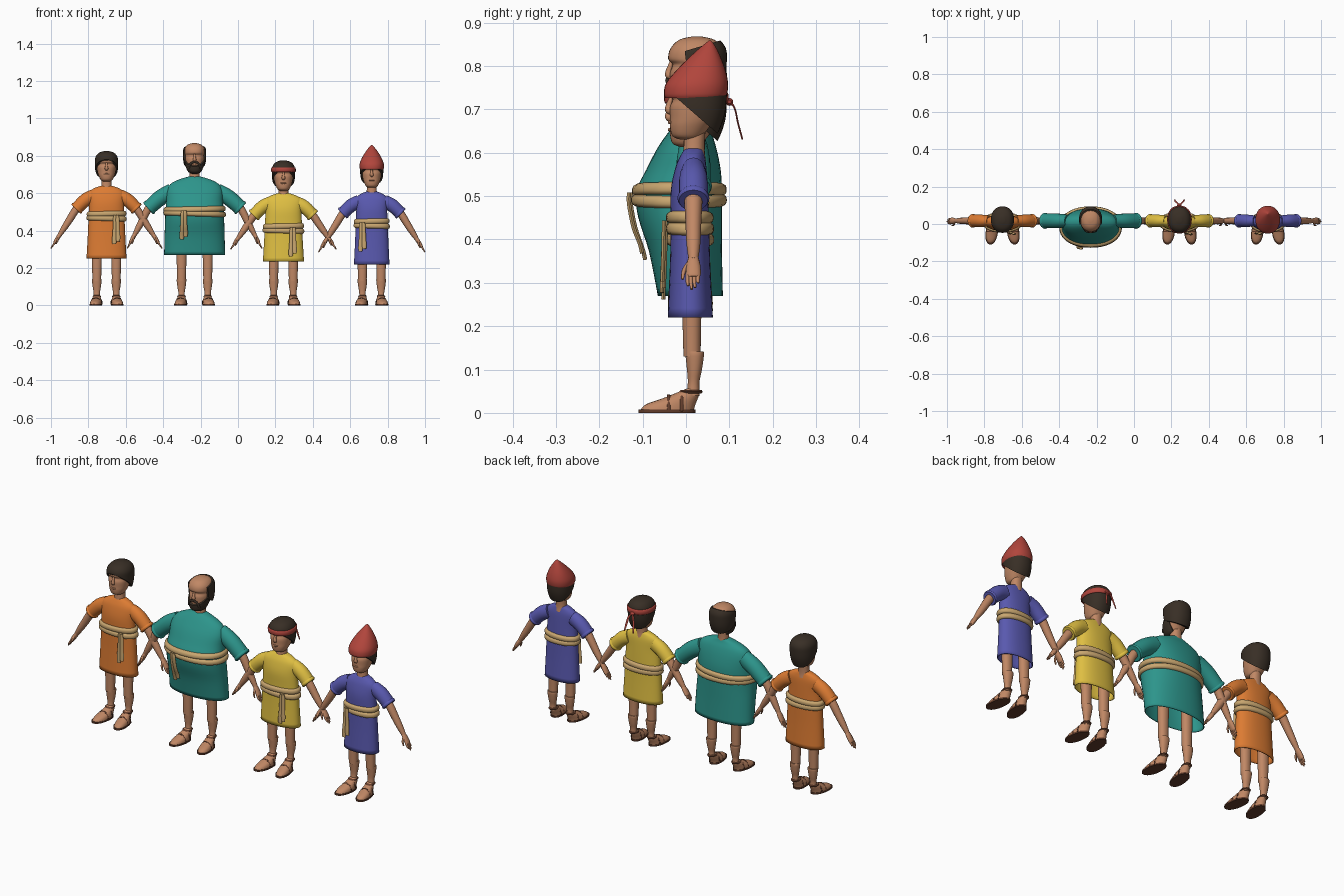
import bpy, bmesh, math
from mathutils import Vector

if "Cube" in bpy.data.objects:
    bpy.data.objects.remove(bpy.data.objects["Cube"])


def material(name, r, g, b):
    m = bpy.data.materials.new(name)
    m.use_nodes = True
    m.diffuse_color = (r, g, b, 1)
    m.node_tree.nodes["Principled BSDF"].inputs["Base Color"].default_value = (r, g, b, 1)
    return m


SKIN = material("skin", .53, .245, .13)
HAIR = material("dark_hair", .04, .028, .019)
BELT = material("tan_cloth", .58, .38, .16)
LEATHER = material("brown_leather", .12, .045, .024)
RED = material("red_cloth", .44, .06, .045)
ORANGE = material("orange_cloth", .72, .2, .033)
TEAL = material("teal_cloth", .026, .3, .26)
YELLOW = material("yellow_cloth", .74, .52, .055)
BLUE = material("blue_cloth", .1, .1, .43)


def resample(rows, steps=4):
    """Smooth a short list of rows with a Catmull-Rom spline."""
    out, last = [], len(rows) - 1
    for i in range(last):
        p0, p1, p2, p3 = (rows[min(max(k, 0), last)] for k in (i - 1, i, i + 1, i + 2))
        for s in range(steps):
            t = s / steps
            out.append([b + .5 * t * (c - a + t * (2*a - 5*b + 4*c - d + t * (3*(b - c) + d - a)))
                        for a, b, c, d in zip(p0, p1, p2, p3)])
    return out + [list(rows[-1])]


def skin_rings(rings, caps=True):
    bm = bmesh.new()
    vs = [[bm.verts.new(p) for p in ring] for ring in rings]
    n = len(vs[0])
    for a, b in zip(vs, vs[1:]):
        for i in range(n):
            bm.faces.new((a[i], a[(i + 1) % n], b[(i + 1) % n], b[i]))
    bm.faces.new(vs[-1])
    if caps:
        bm.faces.new(vs[0])
    return bm


def finish(bm, name, mat, angle=50):
    bmesh.ops.recalc_face_normals(bm, faces=bm.faces)
    mesh = bpy.data.meshes.new(name)
    bm.to_mesh(mesh)
    bm.free()
    mesh.materials.append(mat)
    ob = bpy.data.objects.new(name, mesh)
    bpy.context.collection.objects.link(ob)
    bpy.ops.object.select_all(action='DESELECT')
    ob.select_set(True)
    bpy.context.view_layer.objects.active = ob
    bpy.ops.object.shade_smooth_by_angle(angle=math.radians(angle))
    return ob


def loft(name, mat, rows, x=0, z=0, n=28, cuts=(), caps=True, tilt=0, skew=0, steps=4):
    """Stack oval sections (height, half width, front y, back y); cuts drop the side the normal points to."""
    rings = []
    for h, w, front, back in resample(rows, steps):
        ring = []
        for i in range(n):
            a = math.tau * i / n
            c, s = (math.copysign(abs(v) ** .92, v) for v in (math.cos(a), math.sin(a)))
            y = (front + back) / 2 + s * (back - front) / 2
            ring.append((x + w * c + skew * y, y, z + h + tilt * w * c))
        rings.append(ring)
    bm = skin_rings(rings, caps)
    for (cy, ch), (ny, nh) in cuts:
        bmesh.ops.bisect_plane(bm, geom=bm.verts[:] + bm.edges[:] + bm.faces[:], plane_co=(x, cy, z + ch),
                               plane_no=(0, ny, nh), clear_outer=True)
        bmesh.ops.holes_fill(bm, edges=[e for e in bm.edges if e.is_boundary])
    return finish(bm, name, mat)


def tube(name, mat, rows, ref=(0, 1, 0), n=12, steps=4):
    """Sweep an oval along rows of (x, y, z, radius along ref, other radius)."""
    rows = resample(rows, steps)
    pts = [Vector(r[:3]) for r in rows]
    rings = []
    for i, p in enumerate(pts):
        t = (pts[min(i + 1, len(pts) - 1)] - pts[max(i - 1, 0)]).normalized()
        u = Vector(ref)
        u = (u - t * u.dot(t)).normalized()
        v = t.cross(u)
        rings.append([p + u * rows[i][3] * math.cos(math.tau * k / n) + v * rows[i][4] * math.sin(math.tau * k / n)
                      for k in range(n)])
    return finish(skin_rings(rings), name, mat)


# Shared shapes: height, half width, front, back
HEAD = [(0, .018, -.012, .03), (.008, .031, -.031, .038), (.03, .042, -.037, .055), (.05, .048, -.037, .07),
        (.075, .052, -.037, .08), (.093, .053, -.031, .083), (.106, .055, -.041, .085), (.13, .053, -.036, .083),
        (.15, .036, -.016, .066), (.158, .01, .015, .035)]
CROWN = [(0, .036, 0, .062), (.02, .05, -.02, .076), (.06, .06, -.042, .09), (.1, .062, -.046, .094),
         (.13, .059, -.045, .092), (.152, .042, -.026, .074), (.163, .012, .01, .038)]
JAW = [(-.006, .014, -.02, .02), (.004, .034, -.04, .04), (.03, .047, -.046, .055), (.06, .054, -.045, .07),
       (.1, .059, -.046, .08)]
HAT = [(.096, .061, -.048, .09), (.106, .065, -.051, .095), (.13, .064, -.046, .097), (.16, .052, -.022, .091),
       (.19, .034, .008, .08), (.215, .015, .036, .068), (.228, .003, .052, .058)]
SLIM = [(0, 1, -.042, .062), (.3, .94, -.037, .056), (.55, .9, -.035, .053), (.75, .87, -.035, .05),
        (.89, .9, -.024, .047), (.96, .66, -.012, .042), (1, .27, -.002, .038)]
STOUT = [(0, 1, -.065, .085), (.24, .985, -.085, .083), (.43, .97, -.11, .083), (.57, .955, -.115, .083),
         (.69, .93, -.092, .08), (.81, .92, -.066, .07), (.9, .8, -.04, .058), (.96, .52, -.02, .046),
         (1, .17, -.004, .04)]


def legs(tag, x, spread, hem):
    for side, s in (("left", 1), ("right", -1)):
        lx, k = x + s * spread, -.12 * s
        loft(f"{tag}_{side}_calf", SKIN, [(.04, .017, .001, .032), (.07, .017, .004, .031), (.1, .022, .002, .037),
                                          (.138, .026, -.002, .042), (.14, .02, 0, .036)], lx, n=18)
        loft(f"{tag}_{side}_thigh", SKIN, [(.13, .023, -.006, .034), (.2, .025, -.008, .035),
                                           (hem + .08, .029, -.01, .038)], lx, n=18)
        loft(f"{tag}_{side}_foot", SKIN, [(.007, .031, -.105, .018), (.02, .029, -.092, .022), (.035, .024, -.05, .028),
                                          (.048, .019, -.018, .032), (.056, .016, .002, .031)], lx, n=20, skew=k)
        loft(f"{tag}_{side}_sole", LEATHER, [(0, .033, -.11, .022), (.008, .033, -.11, .022)], lx, n=24, skew=k, steps=1)
        loft(f"{tag}_{side}_ankle_strap", LEATHER, [(.045, .02, -.014, .036), (.049, .023, -.016, .039),
                                                    (.053, .02, -.012, .036)], lx, n=18, steps=2)
        for j, (y, h) in enumerate(((-.04, .037), (-.01, .047))):
            arch = [(lx + .031 * math.cos(a) + k * y, y, .004 + h * math.sin(a), .004, .002)
                    for a in (math.pi * i / 8 for i in range(9))]
            tube(f"{tag}_{side}_foot_strap_{j}", LEATHER, arch, n=8, steps=1)


def arms(tag, x, cloth, shoulder, cuff, tip, r):
    for side, s in (("left", 1), ("right", -1)):
        def at(p, a, b, y=.017):
            return (x + s * p[0], y, p[1], a, b)
        mid = ((shoulder[0] + cuff[0]) / 2, (shoulder[1] + cuff[1]) / 2 + .01)
        c, t = Vector(cuff), Vector(tip)
        along = lambda f: c.lerp(t, f)
        tube(f"{tag}_{side}_sleeve", cloth, [at(shoulder, r * .85, r * 1.1), at(mid, r, r * 1.08), at(cuff, r, r)], n=20)
        d = (c - Vector(mid)).normalized() * .008
        tube(f"{tag}_{side}_cuff", cloth, [at(c - d, r, r), at(c, r + .004, r + .004), at(c + d, r, r)], n=20, steps=2)
        tube(f"{tag}_{side}_arm", SKIN, [at(mid, .022, .022), at(cuff, .021, .021), at(along(.3), .018, .019),
                                         at(along(.5), .016, .016), at(along(.68), .011, .011)])
        tube(f"{tag}_{side}_palm", SKIN, [at(along(.64), .011, .01), at(along(.73), .016, .011),
                                          at(along(.84), .017, .009), at(along(.87), .013, .006)])
        for i in range(4):
            y, end = .004 + .008 * i, (.96, 1, .98, .93)[i]
            tube(f"{tag}_{side}_finger_{i}", SKIN, [at(along(.82), .005, .005, y), at(along(.9), .0045, .005, y - .001),
                                                    at(along(end), .003, .003, y + .001)], n=8)
        tube(f"{tag}_{side}_thumb", SKIN, [at(along(.72), .006, .006, .006), at(along(.8) - Vector((.008, 0)), .005, .005, -.005),
                                           at(along(.89) - Vector((.012, 0)), .003, .003, -.008)], n=8)


def tunic(tag, x, cloth, shape, hem, top, width, belt, tie):
    rows = [(hem + t * (top - hem), w * width, f, b) for t, w, f, b in shape]
    ob = loft(f"{tag}_tunic", cloth, rows, x, n=40, caps=False)
    solid = ob.modifiers.new("cloth_thickness", 'SOLIDIFY')
    solid.thickness, solid.offset = .004, -1
    fine = resample(rows, 8)

    def around(z, grow):
        _, w, f, b = min(fine, key=lambda row: abs(row[0] - z))
        return (z, w + grow, f - grow, b + grow)
    # Two wound strands and two hanging ends
    for i, (z, tilt) in enumerate(((belt - .012, -.03), (belt + .012, .02))):
        loft(f"{tag}_belt_{i}", BELT, [around(z + h, g) for h, g in ((-.014, .002), (-.009, .009), (0, .011),
                                                                   (.009, .009), (.014, .002))], x, n=40, tilt=tilt, steps=2)
    for i in (0, 1):
        path = []
        for drop, wide in ((-.005, .008), (.02, .01), (.075, .01), (.125 - .015 * i, .012), (.15 - .015 * i, .01)):
            y = around(belt - drop, .012)[2]
            path.append((x + tie + (i - .5) * .013 + (i - .5) * drop * .06, y - .004 * i, belt - drop, wide, .005))
        tube(f"{tag}_belt_end_{i}", BELT, path, ref=(1, 0, 0), n=10)


def head(tag, x, z, neck):
    loft(f"{tag}_head", SKIN, HEAD, x, z, n=32)
    loft(f"{tag}_neck", SKIN, [(neck - .03, .032, -.01, .046), (neck, .027, -.006, .043),
                               (z + .04, .025, -.004, .046)], x, n=20)
    tube(f"{tag}_nose", SKIN, [(x, -.033, z + .1, .005, .004), (x, -.039, z + .08, .007, .007),
                               (x, -.04, z + .068, .01, .008), (x, -.035, z + .06, .006, .004)], ref=(1, 0, 0))
    tube(f"{tag}_lips", SKIN, [(x + sx * .014, -.033 - .005 * (1 - abs(sx)), z + .04, .004, .004) for sx in (-1, -.5, 0, .5, 1)])


HAIRLINE = ((-.046, .117), (-.1, -.115))

# tag, cloth, x, chin, shape, hem, top, hem width, belt, tie, leg spread, shoulder, cuff, finger tip, sleeve radius
people = [
    ("orange", ORANGE, -.703, .663, SLIM, .25, .64, .107, .478, .052, .052, (.07, .585), (.158, .52), (.297, .305), .033),
    ("teal", TEAL, -.232, .71, STOUT, .27, .69, .163, .503, -.058, .07, (.12, .61), (.243, .523), (.36, .305), .039),
    ("yellow", YELLOW, .243, .613, SLIM, .235, .6, .11, .412, .05, .052, (.07, .547), (.155, .485), (.283, .3), .033),
    ("blue", BLUE, .715, .63, SLIM, .22, .61, .095, .438, -.05, .05, (.066, .555), (.152, .495), (.285, .285), .033)]

for tag, cloth, x, chin, shape, hem, top, width, belt, tie, spread, shoulder, cuff, tip, r in people:
    legs(tag, x, spread, hem)
    tunic(tag, x, cloth, shape, hem, top, width, belt, tie)
    arms(tag, x, cloth, shoulder, cuff, tip, r)
    head(tag, x, chin, top)
    if tag == "teal":
        # Bald crown with hair behind, beard and moustache
        loft("teal_back_hair", HAIR, CROWN, x, chin, n=32, cuts=[((.0, .1), (-1, -.12)), ((.01, .128), (-.3, 1)),
                                                                 ((0, .06), (-.5, -1))])
        loft("teal_beard", HAIR, JAW, x, chin, n=32, cuts=[((-.046, .033), (-.75, 1)), ((.03, .05), (1, 0))])
        tube("teal_moustache", HAIR, [(x + .03 * math.cos(a), -.034 - .009 * math.sin(a), chin + .025 + .032 * math.sin(a),
                                       .005, .006) for a in (math.pi * i / 6 for i in range(7))])
    elif tag == "blue":
        loft("blue_hair", HAIR, CROWN, x, chin, n=32, cuts=[HAIRLINE, ((0, .12), (0, 1))])
        loft("blue_pointed_hat", RED, HAT, x, chin, n=32)
    else:
        loft(f"{tag}_hair", HAIR, CROWN, x, chin, n=32, cuts=[HAIRLINE])
    if tag == "yellow":
        # Headband with knot and two loose tails
        loft("yellow_headband", RED, [(.1, .062, -.046, .094), (.104, .066, -.05, .098), (.122, .065, -.05, .098),
                                      (.126, .06, -.045, .093)], x, chin, n=32, steps=2)
        tube("yellow_headband_knot", RED, [(x + d, .1, chin + .104, q, q) for d, q in ((-.012, .004), (0, .009), (.012, .004))])
        for s in (-1, 1):
            tube(f"yellow_headband_tail_{s}", RED, [(x, .1, chin + .104, .003, .003), (x + s * .012, .112, chin + .09, .005, .002),
                                                    (x + s * .02, .12, chin + .055, .006, .002),
                                                    (x + s * .026, .13, chin + .018, .003, .002)], ref=(1, 0, 0), n=8)
